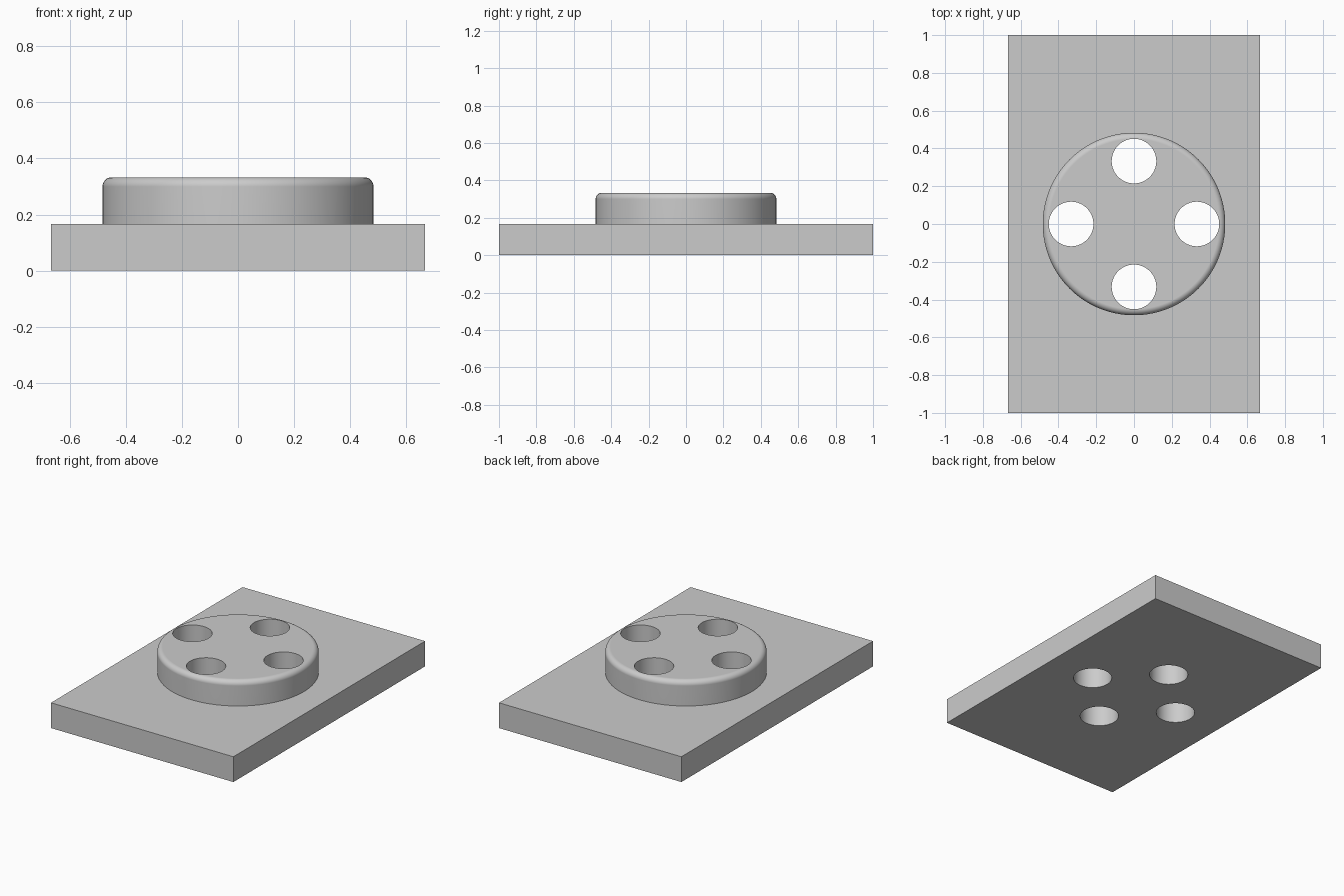
import bpy
import bmesh
import math

cube = bpy.data.objects.get("Cube")
if cube:
    bpy.data.objects.remove(cube, do_unlink=True)

PLATE_X, PLATE_Y, PLATE_H = 1.333, 2.0, 0.167
BOSS_R, TOP, FILLET = 0.483, 0.333, 0.033
HOLE_R, HOLE_RING = 0.118, 0.333

grey = bpy.data.materials.new("Plain grey")
grey.use_nodes = True
colour = (0.6, 0.6, 0.6, 1.0)
grey.diffuse_color = colour
grey.node_tree.nodes["Principled BSDF"].inputs["Base Color"].default_value = colour


def cylinder(name, radius, bottom, top, x=0, y=0, sides=96):
    bpy.ops.mesh.primitive_cylinder_add(
        vertices=sides, radius=radius, depth=top - bottom,
        location=(x, y, (bottom + top) / 2))
    obj = bpy.context.object
    obj.name = name
    obj.data.materials.append(grey)
    return obj


def combine(target, other, operation):
    mod = target.modifiers.new(operation.title(), "BOOLEAN")
    mod.operation = operation
    mod.solver = "EXACT"
    mod.object = other
    bpy.context.view_layer.objects.active = target
    bpy.ops.object.modifier_apply(modifier=mod.name)
    bpy.data.objects.remove(other, do_unlink=True)


# Rectangular base plate
bpy.ops.mesh.primitive_cube_add(size=1, location=(0, 0, PLATE_H / 2))
plate = bpy.context.object
plate.name = "mounting_plate"
plate.scale = (PLATE_X, PLATE_Y, PLATE_H)
bpy.ops.object.transform_apply(location=False, rotation=False, scale=True)
plate.data.materials.append(grey)

# Round boss with a filleted top rim, rooted inside the plate
boss = cylinder("round_boss", BOSS_R, PLATE_H / 2, TOP, sides=128)
bm = bmesh.new()
bm.from_mesh(boss.data)
rim = [e for e in bm.edges if all(v.co.z > 0 for v in e.verts)]
bmesh.ops.bevel(bm, geom=rim, offset=FILLET, segments=8, profile=0.5,
                affect="EDGES")
bm.to_mesh(boss.data)
bm.free()
combine(plate, boss, "UNION")

# Four through holes on a ring
for i in range(4):
    angle = i * math.pi / 2
    drill = cylinder("hole_cutter", HOLE_R, -0.1, TOP + 0.1,
                     HOLE_RING * math.cos(angle), HOLE_RING * math.sin(angle))
    combine(plate, drill, "DIFFERENCE")

# Smooth curved walls while keeping the flat faces flat
bpy.ops.object.select_all(action="DESELECT")
plate.select_set(True)
bpy.context.view_layer.objects.active = plate
bpy.ops.object.shade_smooth_by_angle(angle=math.radians(30))
normals = plate.modifiers.new("Flat face normals", "WEIGHTED_NORMAL")
normals.keep_sharp = True
normals.weight = 100
